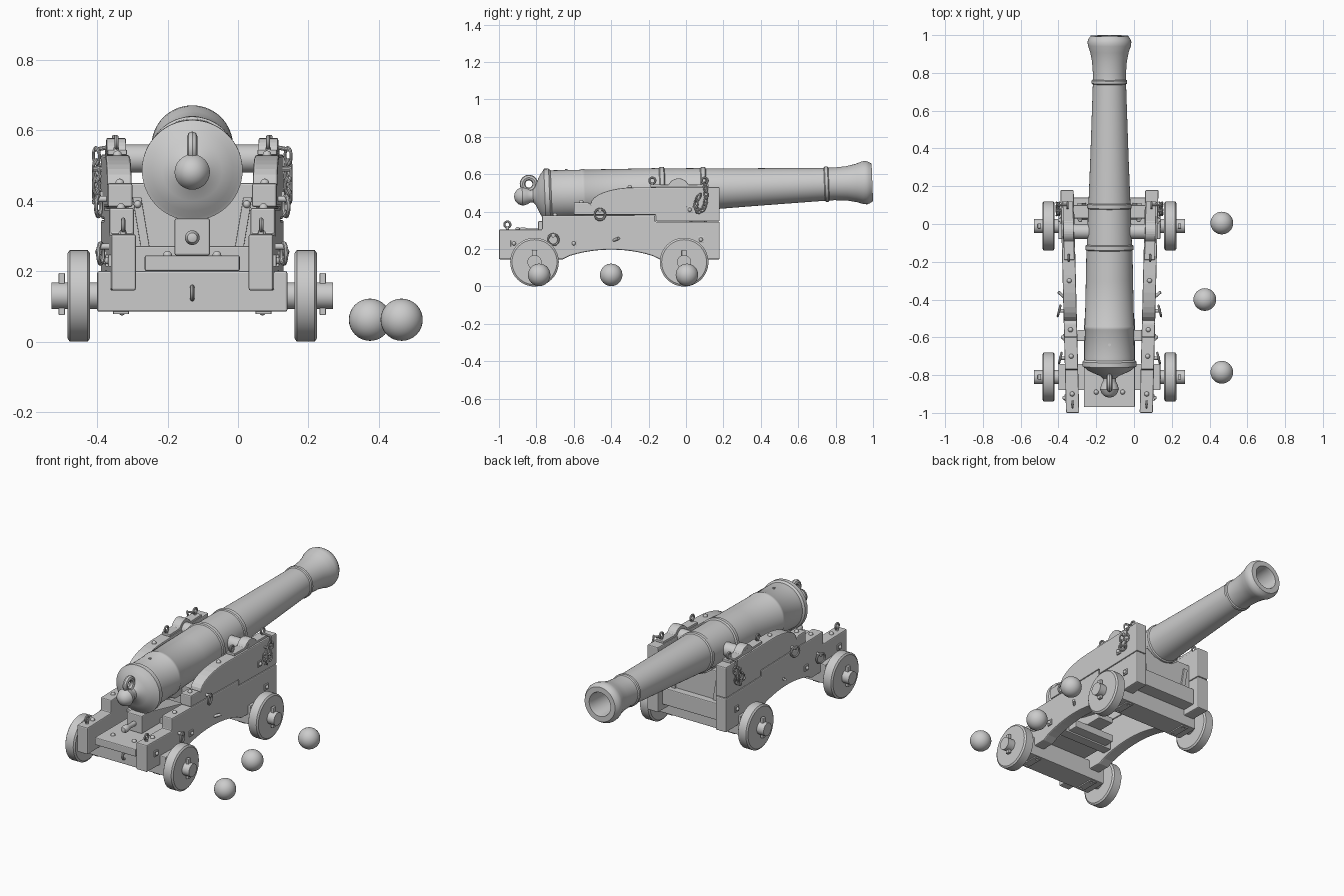
import bpy, bmesh
from math import sin, cos, pi, radians
from mathutils import Vector

if "Cube" in bpy.data.objects:
    bpy.data.objects.remove(bpy.data.objects["Cube"])

CX = -0.13                      # centre line of the gun
AX = Vector((1, 0, 0))
UP = Vector((0, 0, 1))


def X(s, d):
    return CX + s * d


def inner(y):                   # cheek inner face, splayed slightly to the muzzle
    return 0.16 + 0.025 * (y + 1)


def finish(bm, name, smooth, bevel=0):
    bmesh.ops.remove_doubles(bm, verts=bm.verts, dist=1e-5)
    bmesh.ops.recalc_face_normals(bm, faces=bm.faces)
    me = bpy.data.meshes.new(name)
    bm.to_mesh(me)
    bm.free()
    ob = bpy.data.objects.new(name, me)
    bpy.context.collection.objects.link(ob)
    if smooth:
        me.shade_smooth()
        me.set_sharp_from_angle(angle=radians(35))
    if bevel:
        m = ob.modifiers.new("bevel", 'BEVEL')
        m.width, m.segments, m.limit_method = bevel, 2, 'ANGLE'
    return ob


def lathe(name, prof, origin, axis, seg=32, closed=False, long=None, stretch=1):
    """Revolve (distance along axis, radius) points round an axis."""
    bm = bmesh.new()
    w = Vector(axis).normalized()
    u = long or w.orthogonal().normalized()
    v = w.cross(u)
    o = Vector(origin)
    rings = [[bm.verts.new(o + w * a + u * (r * cos(2 * pi * k / seg) * stretch)
                           + v * (r * sin(2 * pi * k / seg))) for k in range(seg)]
             for a, r in prof]
    for i in range(len(prof) - (0 if closed else 1)):
        p, q = rings[i], rings[(i + 1) % len(prof)]
        for k in range(seg):
            n = (k + 1) % seg
            bm.faces.new((p[k], p[n], q[n], q[k]))
    return finish(bm, name, True)


def rod(name, p, q, r, seg=20):
    d = Vector(q) - Vector(p)
    L = d.length
    return lathe(name, [(0, 0), (0, r), (L, r), (L, 0)], p, d, seg)


def ring(name, c, R, r, axis=AX, seg=20, **kw):
    prof = [(r * sin(k * pi / 4), R + r * cos(k * pi / 4)) for k in range(8)]
    return lathe(name, prof, c, axis, seg, True, **kw)


def ball(name, c, r, seg=32):
    n = seg // 2
    return lathe(name, [(-r * cos(pi * k / n), r * sin(pi * k / n)) for k in range(n + 1)], c, UP, seg)


def prism(name, pts, fa, fb, bevel=0.005):
    """Join two mapped copies of a 2D outline into a solid."""
    bm = bmesh.new()
    a = [bm.verts.new(fa(*p)) for p in pts]
    b = [bm.verts.new(fb(*p)) for p in pts]
    bm.faces.new(a)
    bm.faces.new(b[::-1])
    for i in range(len(pts)):
        j = (i + 1) % len(pts)
        bm.faces.new((a[i], a[j], b[j], b[i]))
    return finish(bm, name, False, bevel)


def box(name, x, y, z, bevel=0.005):
    return prism(name, [(y[0], z[0]), (y[1], z[0]), (y[1], z[1]), (y[0], z[1])],
                 lambda u, v: (x[0], u, v), lambda u, v: (x[1], u, v), bevel)


def eyebolt(name, x, y, z, R=0.016):
    rod(name + "_stem", (x, y, z - 0.02), (x, y, z + 0.012), 0.008, 12)
    ring(name, (x, y, z + 0.01 + R), R, 0.006)


# Barrel, knob and bore, slightly elevated about the trunnions
barrel = [(-.88, 0), (-.876, .02), (-.86, .04), (-.835, .05), (-.81, .043), (-.793, .034),
          (-.778, .035), (-.765, .05), (-.75, .085), (-.735, .115), (-.72, .133), (-.715, .143),
          (-.69, .143), (-.68, .133), (-.66, .133), (-.52, .13), (-.515, .133), (-.5, .133),
          (-.495, .13), (-.26, .125), (-.1, .122), (-.095, .128), (-.075, .128), (-.07, .119),
          (.12, .113), (.125, .118), (.145, .118), (.15, .111), (.4, .101), (.78, .088),
          (.785, .094), (.8, .094), (.805, .088), (.83, .087), (.9, .092), (.95, .102),
          (.985, .114), (1.005, .116), (1.02, .111), (1.037, .1), (1.037, .07), (1.02, .066),
          (.5, .064), (.5, 0)]
lathe("barrel", barrel, (CX, -.04, .515), (0, 1, .04), 64)
ring("breech_ring", (CX, -.84, .548), .034, .015, seg=32)
rod("trunnions", (X(-1, .245), -.04, .52), (X(1, .245), -.04, .52), .04, 32)
rod("vent", (CX, -.64, .6), (CX, -.64, .628), .008, 12)

# Axles, bolsters, transom, bed and quoin
for end, y in (("rear", -.81), ("front", -.01)):
    box(end + "_axle_block", (X(-1, .27), X(1, .27)), (y - .07, y + .07), (.085, .2))
    rod(end + "_axle", (X(-1, .4), y, .13), (X(1, .4), y, .13), .038)
    for s in (-1, 1):
        tag = end + ("_left" if s < 0 else "_right")
        lathe(tag + "_wheel", [(.29, 0), (.29, .12), (.297, .13), (.348, .13), (.355, .12), (.355, 0)],
              (CX, y, .13), (s, 0, 0), 48)
        box(tag + "_linchpin", (X(s, .362), X(s, .38)), (y - .013, y + .013), (.075, .195), .003)
        for dy in (-.045, .045):
            ball(tag + "_axle_bolt", (X(s, .2), y + dy, .085), .011, 12)
        box(tag + "_axle_strap", (X(s, .18), X(s, .225)), (y - .06, y + .06), (.078, .088), .002)
T = [(-.195, .18), (.195, .18), (.195, .45), (.11, .45), (.06, .415), (-.06, .415), (-.11, .45), (-.195, .45)]
prism("transom", T, lambda u, v: (CX + u, .03, v), lambda u, v: (CX + u, .1, v))
box("front_board", (X(-1, .19), X(1, .19)), (.08, .14), (.18, .28))
box("stool_bed", (X(-1, .135), X(1, .135)), (-.97, -.5), (.2, .245))
box("bed_cross_board", (X(-1, .17), X(1, .17)), (-.62, -.56), (.19, .272))
rod("cross_rod", (X(-1, .245), -.6, .23), (X(1, .245), -.6, .23), .01, 16)
prism("quoin", [(-.79, .245), (-.4, .245), (-.4, .28), (-.72, .35), (-.79, .35)],
      lambda u, v: (CX - .05, u, v), lambda u, v: (CX + .05, u, v))
lathe("quoin_handle", [(0, .014), (.06, .014), (.08, .02), (.1, .021), (.115, .014), (.12, 0)],
      (CX, -.78, .295), (0, -1, 0), 20)
ring("axle_hook", (CX, -.885, .138), .018, .006)

# Cheek outlines in (y, z)
arch = [(-.66 + .52 * k / 14, .145 + .052 * sin(pi * k / 14) ** .7) for k in range(15)]
lower = [(-1, .145)] + arch + [(.18, .145), (.18, .346), (-.165, .346), (-.165, .38),
                               (-.77, .38), (-.77, .305), (-1, .305)]
hump = [(-.27 - .24 * sin(k * pi / 16), .44 + .09 * cos(k * pi / 16)) for k in range(9)]
upper = [(.18, .348), (.18, .532)] + hump + [(-.525, .45), (-.6, .45), (-.6, .382),
                                            (-.163, .382), (-.163, .348)]
cap = [(-.19, .53), (-.19, .545)] + [(-.04 + .058 * cos(radians(a)), .52 + .058 * sin(radians(a)))
                                     for a in range(155, 20, -13)] + [(.12, .545), (.12, .53)]
chain = [(.1, .545), (.106, .51), (.108, .475), (.103, .44), (.09, .41), (.066, .4),
         (.052, .425), (.056, .46), (.075, .49)]

for s in (-1, 1):
    side = "left" if s < 0 else "right"

    def face(d):
        return lambda u, v: (X(s, inner(u) + d), u, v)

    def out(y, d=.07):
        return X(s, inner(y) + d)

    prism(side + "_lower_cheek", lower, face(0), face(.07), .006)
    prism(side + "_upper_cheek", upper, face(0), face(.07), .006)
    prism(side + "_cap_square", cap, face(.005), face(.06), .003)

    # Eye bolts on the cheek tops
    for y, z in ((-.955, .305), (-.18, .54), (.1, .54)):
        eyebolt(side + "_eyebolt", out(y, .035), y, z)
    for y, z in ((-.9, .305), (-.7, .38), (-.56, .45), (-.3, .53)):
        ball(side + "_top_bolt", (out(y, .035), y, z), .013, 12)

    # Square plates with bolts on the outer faces
    for y, z in ((-.6, .23), (.08, .25), (.02, .41), (-.92, .23)):
        box(side + "_bolt_plate", (out(y, .065), out(y, .077)), (y - .017, y + .017), (z - .017, z + .017), .002)
        ball(side + "_side_bolt", (out(y, .077), y, z), .011, 12)

    # Tackle rings and side hook
    for y, z in ((-.46, .385), (-.71, .25)):
        rod(side + "_ring_stem", (out(y, .06), y, z + .02), (out(y, .1), y, z + .02), .009, 12)
        ring(side + "_tackle_ring", (out(y, .093), y, z), .029, .006, (s, .25, 0), 24)
    rod(side + "_side_hook", (out(-.38, .06), -.39, .245), (out(-.38, .095), -.36, .257), .008, 12)

    # Hanging chain of alternating links
    for i in range(len(chain) - 1):
        a, b = Vector((0, *chain[i])), Vector((0, *chain[i + 1]))
        t = (b - a).normalized()
        c = (a + b) / 2 + AX * out(.1, .085)
        ax = (AX + t.cross(AX) * (1 if i % 2 else -1)).normalized()
        ring(side + "_chain_link", c, .0125, .0042, ax, 14, long=t, stretch=1.75)
    rod(side + "_chain_pin", (out(.1, .035), .1, .555), (out(.1, .09), .1, .545), .006, 10)
    rod(side + "_chain_staple", (out(.07, .06), .07, .49), (out(.07, .095), .07, .49), .007, 10)

    # Diagonal iron straps on the transom
    for y in (.02, .1):
        prism(side + "_transom_strap", [(.11, .2), (.135, .2), (.17, .41), (.145, .41)],
              lambda u, v: (X(s, u), y, v), lambda u, v: (X(s, u), y + .012, v), .002)
    ball(side + "_transom_bolt", (X(s, .155), .02, .39), .011, 12)
    ball(side + "_bed_bolt", (X(s, .07), -.89, .245), .013, 12)

# Cannonballs
for x, y in ((.465, .005), (.375, -.4), (.465, -.785)):
    ball("cannonball", (x, y, .062), .06)
